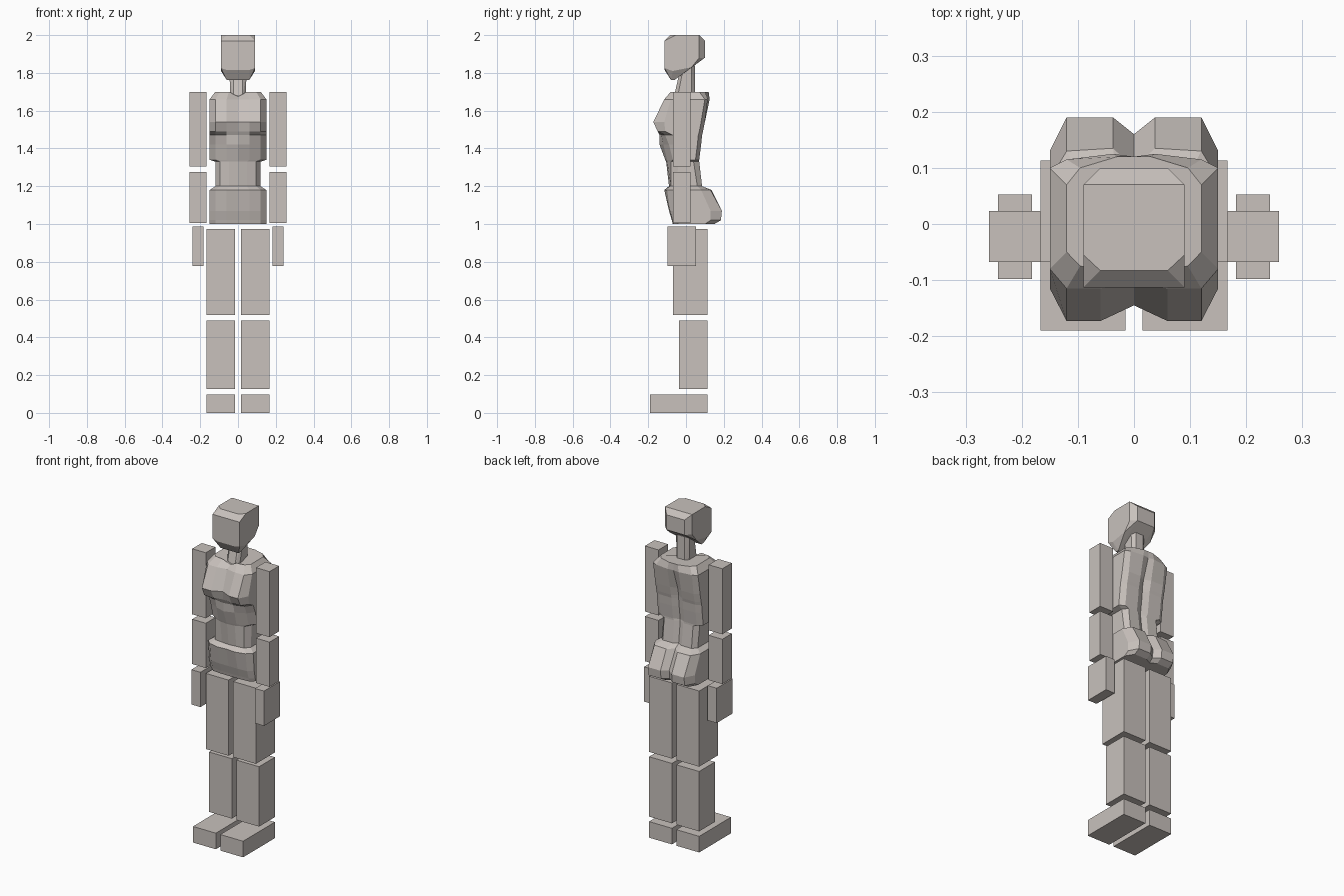
import bpy, bmesh

skin = bpy.data.materials.new("warm grey")
skin.diffuse_color = (0.58, 0.535, 0.505, 1)


def finish(bm, name):
    bmesh.ops.recalc_face_normals(bm, faces=bm.faces)
    mesh = bpy.data.meshes.new(name)
    bm.to_mesh(mesh)
    bm.free()
    mesh.materials.append(skin)
    obj = bpy.data.objects.new(name, mesh)
    bpy.context.collection.objects.link(obj)
    return obj


def box(name, x, y, z):
    bm = bmesh.new()
    bmesh.ops.create_cube(bm, size=1)
    for v in bm.verts:
        v.co = [r[0] if c < 0 else r[1] for c, r in zip(v.co, (x, y, z))]
    return finish(bm, name)


def mirrored_hull(name, points):
    bm = bmesh.new()
    for x, y, z in points:
        for s in (1, -1):
            bm.verts.new((s * x, y, z))
    bmesh.ops.convex_hull(bm, input=bm.verts)
    bmesh.ops.dissolve_limit(bm, angle_limit=0.02, verts=bm.verts, edges=bm.edges)
    return finish(bm, name)


# Limbs: a plain box per segment, on both sides
limbs = {
    "upper_arm": ((0.167, 0.258), (-0.068, 0.023), (1.305, 1.70)),
    "forearm": ((0.167, 0.258), (-0.068, 0.023), (1.005, 1.275)),
    "hand": ((0.182, 0.242), (-0.098, 0.053), (0.777, 0.987)),
    "thigh": ((0.015, 0.167), (-0.068, 0.113), (0.517, 0.973)),
    "shin": ((0.015, 0.167), (-0.038, 0.113), (0.127, 0.488)),
    "foot": ((0.015, 0.167), (-0.19, 0.113), (0.0, 0.097)),
}
for part, (x, y, z) in limbs.items():
    box(part + "_left", x, y, z)
    box(part + "_right", (-x[1], -x[0]), y, z)

# Torso: stacked half sections (height, half width, then depths front to back)
sections = [
    (1.70, .12, -.07, -.08, -.075, -.05, .07, .10, .12, .12),
    (1.66, .15, -.105, -.115, -.115, -.08, .10, .115, .125, .12),
    (1.54, .15, -.145, -.173, -.173, -.115, .08, .10, .10, .08),
    (1.49, .15, -.14, -.15, -.15, -.11, .07, .09, .09, .07),
    (1.47, .15, -.14, -.13, -.11, -.07, .065, .085, .085, .07),
    (1.42, .15, -.14, -.12, -.09, -.05, .06, .08, .08, .065),
    (1.34, .15, -.11, -.10, -.07, -.03, .05, .07, .07, .055),
    (1.33, .12, -.105, -.10, -.08, -.04, .04, .07, .07, .055),
    (1.20, .12, -.09, -.085, -.08, -.05, .06, .085, .085, .07),
    (1.18, .15, -.11, -.115, -.10, -.07, .08, .13, .135, .10),
    (1.07, .15, -.09, -.09, -.085, -.06, .13, .19, .19, .16),
    (1.02, .15, -.075, -.075, -.07, -.05, .13, .185, .185, .155),
    (1.00, .15, -.07, -.07, -.065, -.04, .10, .15, .15, .13),
]
fractions = (0, .4, .8, 1, 1, .8, .25, 0)
bm = bmesh.new()
rings = []
for z, w, *depths in sections:
    half = [(f * w, y) for f, y in zip(fractions, depths)]
    ring = half + [(-x, y) for x, y in half[-2:0:-1]]
    rings.append([bm.verts.new((x, y, z)) for x, y in ring])
rings[0][0].co.z = 1.675  # neckline dip
n = len(rings[0])
for a, b in zip(rings, rings[1:]):
    for i in range(n):
        j = (i + 1) % n
        bm.faces.new((a[i], a[j], b[j], b[i]))
bm.faces.new(rings[0])
bm.faces.new(rings[-1])
finish(bm, "torso")

# Neck: leaning, tapered column
mirrored_hull("neck", [
    (.025, -.065, 1.67), (.042, -.045, 1.67), (.042, .03, 1.67), (.025, .048, 1.67),
    (.025, -.03, 1.82), (.045, -.015, 1.82), (.045, .03, 1.84), (.025, .048, 1.84),
])

# Head: faceted block with a narrow chin and chamfered crown
mirrored_hull("head", [
    (.06, -.083, 2.0), (.09, -.055, 2.0), (.09, .07, 2.0),
    (.06, -.113, 1.97), (.09, -.113, 1.97), (.06, .10, 1.97), (.09, .07, 1.97),
    (.06, .10, 1.88), (.09, .07, 1.88), (.09, -.113, 1.825), (.06, -.113, 1.815),
    (.06, -.08, 1.763), (.06, -.06, 1.763), (.09, -.07, 1.81), (.09, .03, 1.83),
])
